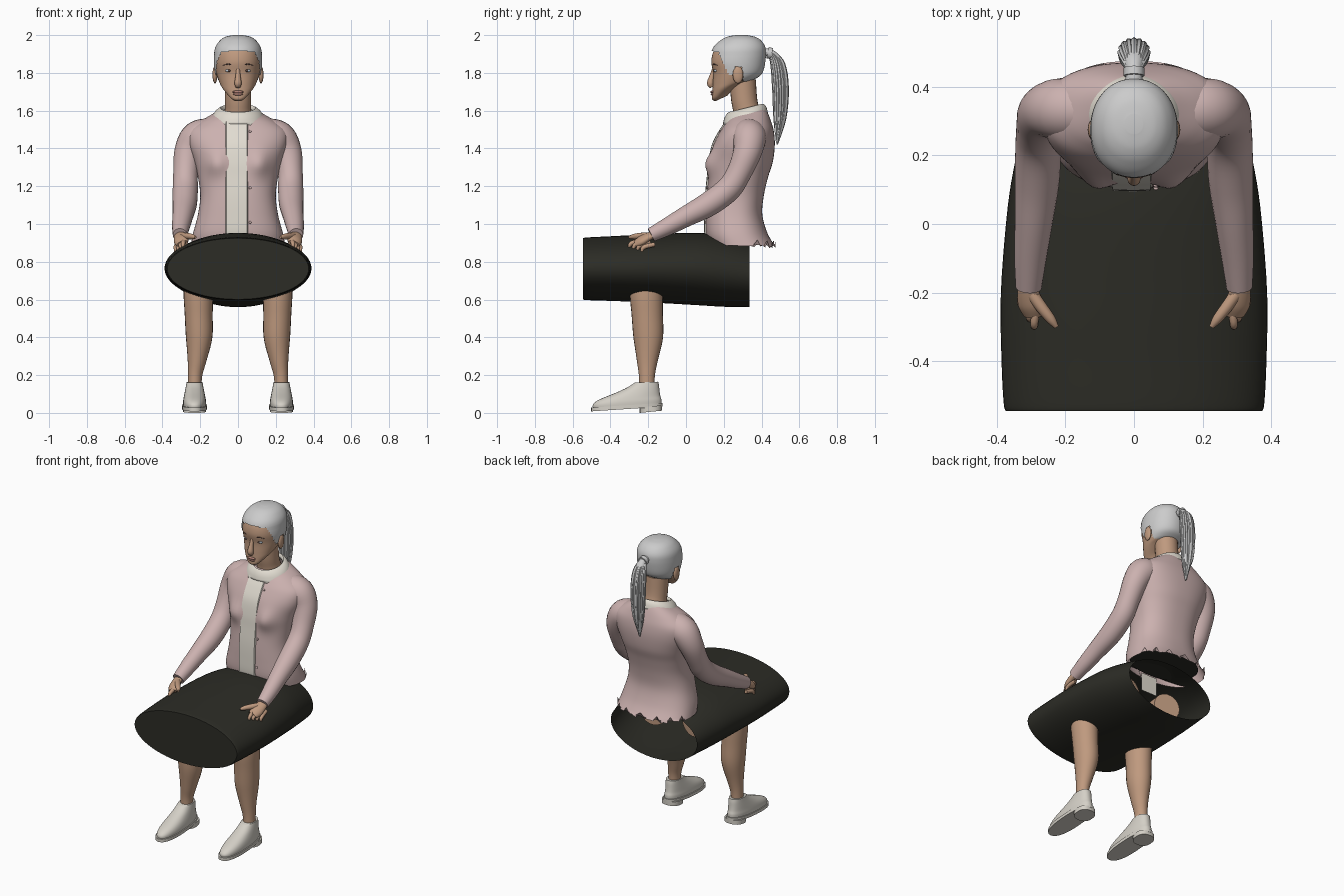
import bpy, bmesh, math, random
from mathutils import Vector

if "Cube" in bpy.data.objects:
    bpy.data.objects.remove(bpy.data.objects["Cube"])
random.seed(4)

def material(name, rgb):
    m = bpy.data.materials.new(name)
    m.diffuse_color = (*rgb, 1)
    m.use_nodes = True
    m.node_tree.nodes["Principled BSDF"].inputs["Base Color"].default_value = m.diffuse_color
    return m

SKIN = material("skin", (.52, .32, .21))
PINK = material("pink_knit", (.60, .44, .43))
CREAM = material("cream_cotton", (.76, .72, .64))
BLACK = material("black_cloth", (.025, .025, .019))
SHOE = material("shoe_leather", (.66, .63, .57))
HAIR = material("grey_hair", (.52, .53, .54))
DARK = material("dark_brown", (.10, .06, .05))
LIP = material("lip", (.42, .21, .17))
EYE = material("eye", (.50, .58, .66))

def smooth(rows, k=5):
    """Catmull-Rom interpolation of number tuples"""
    out = []
    for i in range(len(rows) - 1):
        p0, p1, p2 = rows[max(i - 1, 0)], rows[i], rows[i + 1]
        p3 = rows[min(i + 2, len(rows) - 1)]
        for j in range(k):
            t = j / k
            out.append(tuple(.5 * (2*b + (c-a)*t + (2*a-5*b+4*c-d)*t*t + (3*b-a-3*c+d)*t**3)
                             for a, b, c, d in zip(p0, p1, p2, p3)))
    return out + [tuple(rows[-1])]

def finish(name, bm, mat, mirror=False, angle=50):
    bmesh.ops.recalc_face_normals(bm, faces=bm.faces)
    me = bpy.data.meshes.new(name)
    bm.to_mesh(me)
    bm.free()
    ob = bpy.data.objects.new(name, me)
    bpy.context.collection.objects.link(ob)
    me.materials.append(mat)
    if mirror:
        ob.modifiers.new("mirror", 'MIRROR')
    bpy.ops.object.select_all(action='DESELECT')
    ob.select_set(True)
    bpy.context.view_layer.objects.active = ob
    bpy.ops.object.shade_smooth_by_angle(angle=math.radians(angle))
    return ob

def loft(name, rings, mat, caps=(True, True), closed=True, mirror=False, keep=None):
    bm = bmesh.new()
    vs = [[bm.verts.new(p) for p in r] for r in rings]
    n = len(rings[0])
    for a, b in zip(vs, vs[1:]):
        for i in range(n if closed else n - 1):
            j = (i + 1) % n
            bm.faces.new((a[i], a[j], b[j], b[i]))
    for flag, r in zip(caps, (vs[0], vs[-1])):
        if flag and closed:
            bm.faces.new(r)
    if keep:
        bad = [f for f in bm.faces if not keep(f.calc_center_median())]
        bmesh.ops.delete(bm, geom=bad, context='FACES')
    return finish(name, bm, mat, mirror)

def hring(row, n=40, cx=0, e=2.0):
    """horizontal superellipse: z, front y, back y, half width, rise to the back"""
    z, yf, yb, w, tilt = row
    pts = []
    for i in range(n):
        a = 2 * math.pi * i / n
        c, s = math.cos(a), math.sin(a)
        u = math.copysign(abs(s) ** (2 / e), s)
        pts.append(Vector((cx + w * math.copysign(abs(c) ** (2 / e), c),
                           (yf + yb) / 2 + u * (yb - yf) / 2, z + tilt * (u + 1) / 2)))
    return pts

def tube(name, rows, mat, n=16, k=5, flat=1.0, ref=(0, 1, 0), mirror=False):
    """round tube along x, y, z, radius rows; flat scales the axis nearest ref"""
    rows = smooth(rows, k)
    P = [Vector(r[:3]) for r in rows]
    nrm, rings = Vector(ref), []
    for i, p in enumerate(P):
        t = (P[min(i + 1, len(P) - 1)] - P[max(i - 1, 0)]).normalized()
        nrm = (nrm - t * nrm.dot(t)).normalized()
        b = t.cross(nrm)
        r = max(rows[i][3], .001)
        rings.append([p + nrm * (r * flat * math.cos(q)) + b * (r * math.sin(q))
                      for q in (2 * math.pi * j / n for j in range(n))])
    return loft(name, rings, mat, mirror=mirror)

def ball(name, loc, size, mat, mirror=False):
    bm = bmesh.new()
    bmesh.ops.create_uvsphere(bm, u_segments=16, v_segments=10, radius=1)
    bmesh.ops.scale(bm, vec=size, verts=bm.verts)
    bmesh.ops.translate(bm, vec=loc, verts=bm.verts)
    return finish(name, bm, mat, mirror)

# head and neck
HEAD = [(1.650, .155, .22, .030, .03), (1.662, .138, .25, .052, .05), (1.70, .140, .31, .084, .05),
        (1.74, .142, .36, .100, .03), (1.80, .144, .395, .114, 0), (1.86, .134, .41, .120, 0),
        (1.92, .148, .412, .114, 0), (1.96, .185, .39, .090, 0), (1.982, .225, .355, .058, 0),
        (1.991, .27, .31, .018, 0)]
loft("head", [hring(r, 48, e=2.15) for r in smooth(HEAD)], SKIN)
tube("neck", [(0, .335, 1.54, .085), (0, .32, 1.60, .070), (0, .308, 1.66, .069), (0, .30, 1.76, .07)], SKIN, 24)
tube("nose", [(0, .15, 1.825, .010), (0, .138, 1.785, .013), (0, .130, 1.745, .019), (0, .140, 1.727, .013)], SKIN)
ball("upper_lip", (0, .142, 1.699), (.030, .013, .008), LIP)
ball("lower_lip", (0, .144, 1.687), (.026, .013, .008), LIP)
ball("eyes", (.047, .161, 1.812), (.020, .014, .009), EYE, True)
ball("pupils", (.047, .150, 1.812), (.007, .005, .007), DARK, True)
tube("brows", [(.022, .143, 1.838, .003), (.05, .147, 1.847, .004), (.08, .168, 1.838, .002)], DARK, 8, mirror=True)
ball("ears", (.122, .275, 1.79), (.013, .028, .046), SKIN, True)

# hair cap trimmed along the hairline
def above_hairline(c):
    if c.y < .17: return c.z > 1.915 - .3 * max(0, c.y - .14)
    if c.y < .225: return c.z > 1.905 - (c.y - .17) * 2.0
    if c.y < .255: return c.z > 1.79
    if c.y < .30: return c.z > 1.83
    return c.z > 1.755
loft("hair_cap", [hring((z + .009 * (z > 1.9), f - .007, b + .010, w + .008, t), 80, e=2.1)
                  for z, f, b, w, t in smooth(HEAD, 9)], HAIR, (False, True), keep=above_hairline)

# ponytail with loose strands
TAIL = [(0, .40, 1.905, .028), (0, .45, 1.905, .022), (0, .485, 1.85, .036), (0, .500, 1.72, .042),
        (0, .497, 1.56, .030), (0, .482, 1.42, .004)]
tube("ponytail", TAIL, HAIR, 18, flat=.85)
for i in range(16):
    q = 2 * math.pi * i / 16
    end = random.uniform(0, .09)
    tube("hair_strand", [(x + math.cos(q) * r * .95, y + math.sin(q) * r * .85, z + (end if j == 5 else 0),
                          .009 if 1 < j < 5 else .003) for j, (x, y, z, r) in enumerate(TAIL)], HAIR, 6, 4)
tube("hair_tie", [(0, .432, 1.907, .030), (0, .455, 1.902, .030)], HAIR, 16, 2)

# cardigan body with bust and ragged back hem
BODY = [(.89, .125, .475, .25, -.012), (.95, .105, .432, .238, 0), (1.05, .104, .404, .212, 0),
        (1.15, .108, .412, .200, 0), (1.25, .118, .435, .212, 0), (1.33, .126, .46, .232, 0),
        (1.42, .145, .47, .262, 0), (1.49, .18, .465, .262, 0), (1.535, .21, .45, .205, .01),
        (1.565, .232, .43, .135, .03), (1.585, .25, .41, .085, .04)]
body_rows = smooth(BODY)
rings = [hring(r, 64, e=2.4) for r in body_rows]
for ring in rings:
    for p in ring:
        if p.y < .28:
            p.y -= .034 * math.exp(-((abs(p.x) - .115) / .055) ** 2 - ((p.z - 1.32) / .065) ** 2)
for i, p in enumerate(rings[0]):
    if p.y > .36:
        p.z += .035 if i % 4 == 0 else random.uniform(-.008, .008)
loft("cardigan", rings, PINK, (False, False))

# sleeves
tube("sleeves", [(.14, .33, 1.475, .085), (.215, .335, 1.455, .090), (.262, .325, 1.38, .076),
                 (.277, .28, 1.27, .066), (.279, .225, 1.185, .067), (.283, .12, 1.105, .065),
                 (.293, .0, 1.04, .055), (.302, -.1, .985, .047), (.307, -.185, .942, .038)],
     PINK, 24, mirror=True)

# shirt front, buttons and collar
loft("shirt_front", [[Vector((x, r[1] - .006 + d, r[0])) for x, d in ((-.068, .012), (-.062, 0), (0, -.002), (.048, 0), (.054, .012))]
                     for r in body_rows if r[0] < 1.575], CREAM, closed=False)
for r in body_rows[8::9]:
    ball("button", (.064, r[1], r[0]), (.007, .005, .007), PINK)
collar = [hring(r, 64) for r in smooth([(1.53, .195, .435, .142, .055), (1.565, .205, .425, .122, .055),
                                         (1.592, .225, .408, .092, .045), (1.57, .235, .40, .082, .045)], 3)]
for p in collar[0]:
    if p.y < .3:
        p.z -= .028 * math.exp(-((abs(p.x) - .095) / .03) ** 2)
        p.y -= .012 * math.exp(-((abs(p.x) - .095) / .03) ** 2)
ob = loft("collar", collar, CREAM, (False, False))
ob.modifiers.new("thickness", 'SOLIDIFY').thickness = .006

# hands resting on the lap
tube("palms", [(.306, -.16, .952, .030), (.307, -.20, .932, .034), (.300, -.235, .912, .040), (.294, -.265, .895, .030)],
     SKIN, 16, flat=.6, ref=(.3, 0, 1), mirror=True)
for i in range(4):
    x, y, z = .282 + .013 * i, -.262 + .022 * i, .905 - .007 * i
    tube("fingers", [(x, y + .03, z + .008, .012), (x + .008, y - .02, z - .004, .012),
                     (x + .009, y - .036, z - .018, .010), (x + .010, y - .036, z - .034, .006)], SKIN, 10, 4, mirror=True)
tube("thumbs", [(.297, -.205, .937, .018), (.268, -.245, .936, .017), (.242, -.278, .933, .014), (.226, -.300, .929, .007)],
     SKIN, 12, mirror=True)

# skirt: oval tube, closed at the knees and open behind
SKIRT = [(.335, .732, .315, .172), (.2, .75, .343, .188), (.05, .762, .368, .191), (-.2, .765, .388, .180),
         (-.40, .764, .386, .171), (-.52, .763, .380, .166), (-.545, .763, .374, .162)]
loft("skirt", [[Vector((rx * math.cos(a), y, zc + rz * math.sin(a))) for a in (2 * math.pi * i / 64 for i in range(64))]
               for y, zc, rx, rz in smooth(SKIRT)], BLACK, (False, True))
loft("skirt_waist", [hring(r, 40, e=2.3) for r in ((.925, .13, .43, .225, 0), (.98, .125, .40, .21, 0))],
     BLACK)
loft("shirt_tail", [[Vector((x, .13, z)) for x in (-.065, .05)] for z in (.80, .92)], CREAM, closed=False)

# legs
tube("thighs", [(.14, .14, .75, .085), (.17, 0, .755, .09), (.20, -.15, .755, .085), (.21, -.22, .74, .07)], SKIN, 20, ref=(0, 0, 1), mirror=True)
tube("shins", [(.21, -.21, .74, .075), (.21, -.21, .63, .078), (.208, -.205, .52, .074), (.206, -.20, .40, .070),
               (.217, -.205, .28, .050), (.227, -.207, .20, .038), (.23, -.207, .12, .036)], SKIN, 24, flat=1.12, mirror=True)

# shoes: upper, opening trim, sole and heel
UPPER = [(.022, -.492, -.130, .060, .025), (.045, -.492, -.130, .061, .025), (.070, -.460, -.136, .058, .02),
         (.105, -.375, -.140, .052, .01), (.135, -.310, -.143, .046, .01), (.160, -.272, -.147, .042, .005)]
loft("shoe_uppers", [hring(r, 40, .23, 2.3) for r in smooth(UPPER, 4)], SHOE, mirror=True)
loft("shoe_soles", [hring((z, -.502, -.124, .066, .025), 40, .23, 2.4) for z in (.008, .028)], SHOE, mirror=True)
loft("shoe_heels", [hring((z, -.245, -.126, .060, t), 32, .23, 2.4) for z, t in ((0, .012), (.03, .01))], SHOE, mirror=True)
